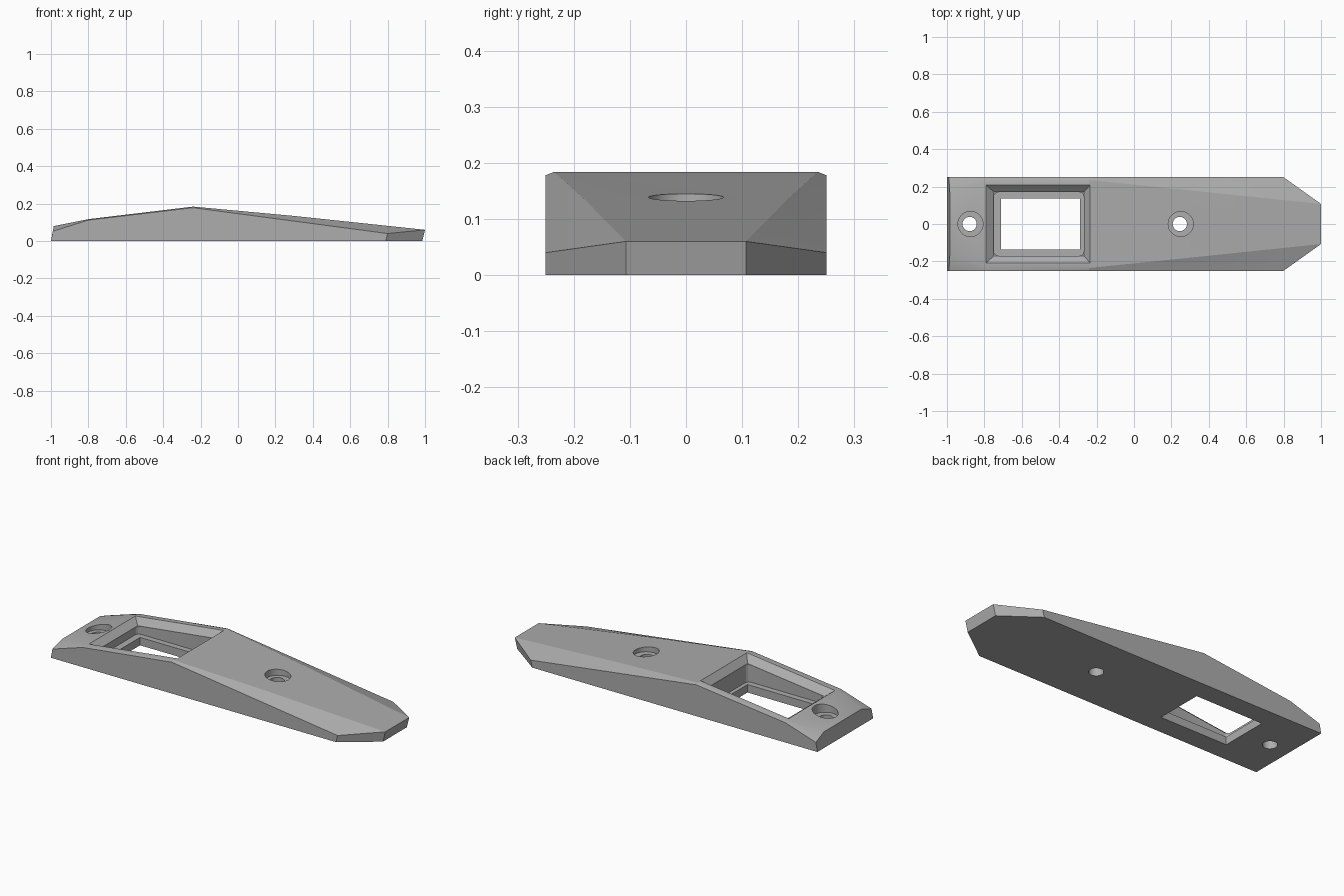
import bpy
import bmesh

old = bpy.data.objects.get("Cube")
if old:
    bpy.data.objects.remove(old, do_unlink=True)

grey = bpy.data.materials.new("plain grey")
grey.use_nodes = True
colour = (0.42, 0.42, 0.42, 1)
grey.diffuse_color = colour
grey.node_tree.nodes["Principled BSDF"].inputs["Base Color"].default_value = colour


def make_object(name, bm):
    bmesh.ops.recalc_face_normals(bm, faces=bm.faces)
    mesh = bpy.data.meshes.new(name)
    bm.to_mesh(mesh)
    bm.free()
    mesh.materials.append(grey)
    obj = bpy.data.objects.new(name, mesh)
    bpy.context.collection.objects.link(obj)
    return obj


def loft(name, rings):
    """Closed solid through rings that have equal point counts."""
    bm = bmesh.new()
    loops = [[bm.verts.new(p) for p in ring] for ring in rings]
    for a, b in zip(loops, loops[1:]):
        for i in range(len(a)):
            j = (i + 1) % len(a)
            bm.faces.new((a[i], a[j], b[j], b[i]))
    bm.faces.new(loops[0][::-1])
    bm.faces.new(loops[-1])
    return make_object(name, bm)


def cut(target, cutter):
    cutter.hide_render = True
    mod = target.modifiers.new(cutter.name, 'BOOLEAN')
    mod.operation = 'DIFFERENCE'
    mod.solver = 'EXACT'
    mod.object = cutter
    bpy.context.view_layer.objects.active = target
    bpy.ops.object.modifier_apply(modifier=mod.name)
    bpy.data.objects.remove(cutter, do_unlink=True)


# Faceted convex body: x, half width, z, mirrored across y
bottom = [(-1, .25, 0), (.79, .25, 0), (.985, .107, 0)]
side_edge = [(-.99, .25, .052), (-.8, .25, .112), (-.24, .25, .178), (.8, .25, .04)]
top_edge = [(-.985, .17, .08), (-.8, .225, .117), (-.24, .235, .184),
            (.3, .18, .134), (1, .107, .06)]
bm = bmesh.new()
for x, y, z in bottom + side_edge + top_edge:
    for s in (-1, 1):
        bm.verts.new((x, y * s, z))
bmesh.ops.convex_hull(bm, input=bm.verts)
body = make_object("mounting_plate", bm)


# Window: sloped rim, rounded pocket, ledge and through opening
def surface(x):
    return .184 + .12 * (x + .24)


def rectangle(x0, x1, y, height):
    return [(px, py, height(px)) for px, py in
            ((x0, -y), (x1, -y), (x1, y), (x0, y))]


cut(body, loft("window_rim", [
    rectangle(-.75, -.267, .171, lambda x: surface(x) - .035),
    rectangle(-.79, -.235, .208, surface),
    rectangle(-.79, -.235, .208, lambda x: .4)]))

pocket = loft("window_pocket", [rectangle(-.749, -.268, .17, lambda x: z)
                                for z in (.045, .3)])
bm = bmesh.new()
bm.from_mesh(pocket.data)
uprights = [e for e in bm.edges if abs(e.verts[0].co.z - e.verts[1].co.z) > .1]
bmesh.ops.bevel(bm, geom=uprights, offset=.025, segments=4, profile=.5, affect='EDGES')
bm.to_mesh(pocket.data)
bm.free()
cut(body, pocket)
cut(body, loft("window_opening", [rectangle(-.711, -.29, .137, lambda x: z)
                                  for z in (-.1, .3)]))


# Counterbored screw holes
def drill(x, radius, z0):
    bpy.ops.mesh.primitive_cylinder_add(vertices=48, radius=radius, depth=.4,
                                        location=(x, 0, z0 + .2))
    drill_bit = bpy.context.object
    drill_bit.name = "screw_drill"
    drill_bit.data.materials.append(grey)
    cut(body, drill_bit)


for x, floor in ((-.874, .065), (.25, .108)):
    drill(x, .067, floor)
    drill(x - .005, .038, -.1)

# Smooth the round walls, keep facets crisp
bpy.ops.object.select_all(action='DESELECT')
body.select_set(True)
bpy.context.view_layer.objects.active = body
bpy.ops.object.shade_smooth_by_angle(angle=.2)
